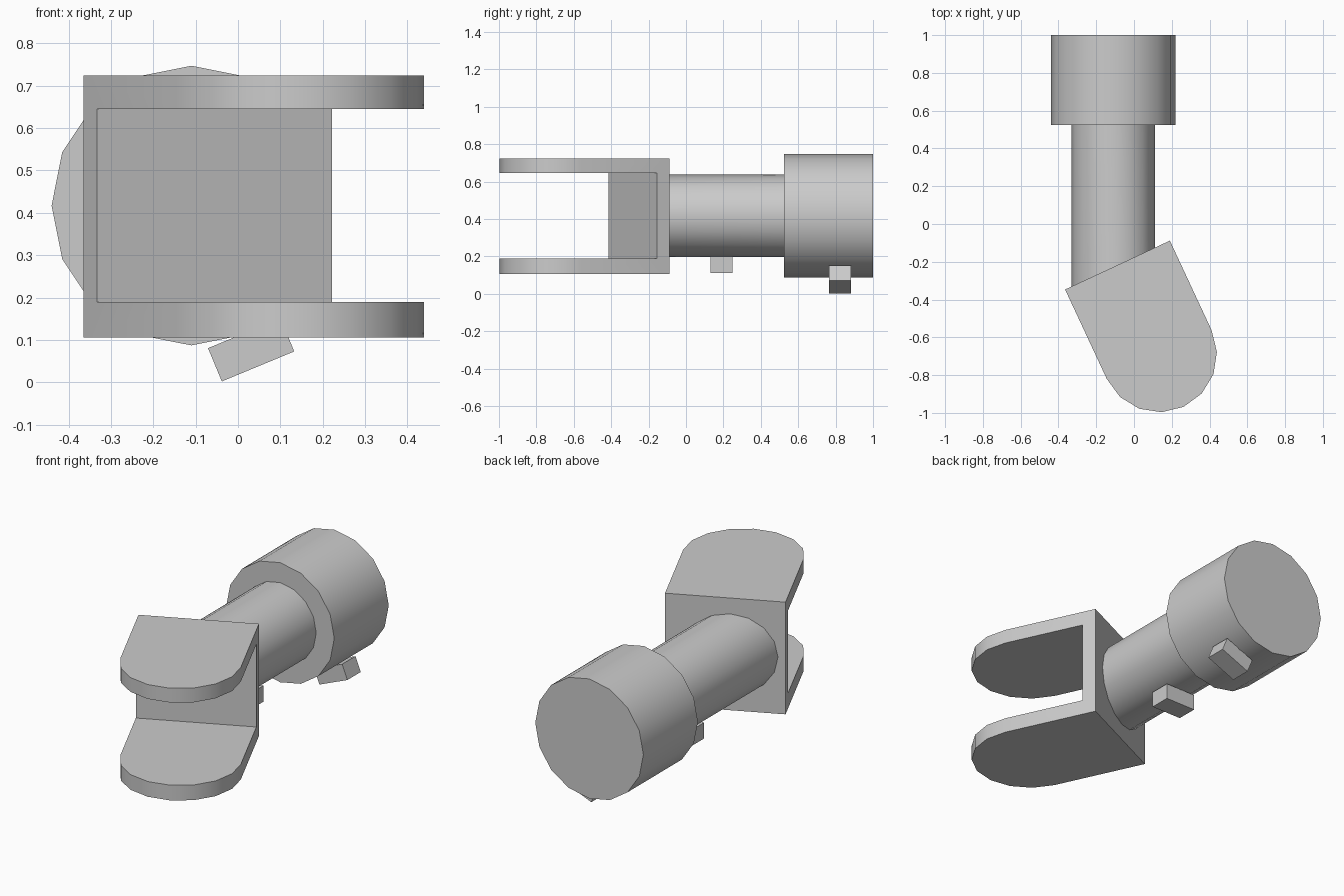
import bpy, bmesh, math
from mathutils import Matrix, Vector

cube = bpy.data.objects.get("Cube")
if cube:
    bpy.data.objects.remove(cube, do_unlink=True)

grey = bpy.data.materials.new("plain grey")
grey.use_nodes = True
grey.diffuse_color = (0.6, 0.6, 0.6, 1)
grey.node_tree.nodes["Principled BSDF"].inputs["Base Color"].default_value = (0.6, 0.6, 0.6, 1)

AXIS_X, AXIS_Z = -0.11, 0.417          # centre line of the pin
TURN = math.radians(25)                # bracket swing about the vertical
HINGE = Vector((-0.0875, -0.2175, 0))  # middle of the bracket's back face


def add_object(name, bm, matrix=Matrix()):
    bmesh.ops.recalc_face_normals(bm, faces=bm.faces)
    mesh = bpy.data.meshes.new(name)
    bm.to_mesh(mesh)
    bm.free()
    mesh.materials.append(grey)
    ob = bpy.data.objects.new(name, mesh)
    ob.matrix_world = matrix
    bpy.context.collection.objects.link(ob)
    return ob


def smooth(ob):
    bpy.ops.object.select_all(action='DESELECT')
    ob.select_set(True)
    bpy.context.view_layer.objects.active = ob
    bpy.ops.object.shade_smooth_by_angle(angle=math.radians(30))


def box_mesh(x0, x1, y0, y1, z0, z1):
    bm = bmesh.new()
    bmesh.ops.create_cube(bm, size=1)
    bmesh.ops.scale(bm, vec=(x1 - x0, y1 - y0, z1 - z0), verts=bm.verts)
    bmesh.ops.translate(bm, vec=((x0 + x1) / 2, (y0 + y1) / 2, (z0 + z1) / 2), verts=bm.verts)
    return bm


def cylinder_mesh(radius, y0, y1):
    # 16-sided prism along y
    bm = bmesh.new()
    ring = [bm.verts.new((AXIS_X + radius * math.cos(k * math.pi / 8), y0,
                          AXIS_Z + radius * math.sin(k * math.pi / 8))) for k in range(16)]
    cap = bm.faces.new(ring)
    ext = bmesh.ops.extrude_face_region(bm, geom=[cap], use_keep_orig=True)
    moved = [g for g in ext["geom"] if isinstance(g, bmesh.types.BMVert)]
    bmesh.ops.translate(bm, vec=(0, y1 - y0, 0), verts=moved)
    return bm


# Bracket: round-nosed block with a slot cut through the middle
half_width, reach, bottom, top = 0.306, 0.522, 0.105, 0.724
outline = [(half_width, 0), (-half_width, 0)]
outline += [(-half_width * math.cos(k * math.pi / 8), -reach - half_width * math.sin(k * math.pi / 8))
            for k in range(9)]
bm = bmesh.new()
face = bm.faces.new([bm.verts.new((x, y, bottom)) for x, y in outline])
ext = bmesh.ops.extrude_face_region(bm, geom=[face], use_keep_orig=True)
bmesh.ops.translate(bm, vec=(0, 0, top - bottom),
                    verts=[g for g in ext["geom"] if isinstance(g, bmesh.types.BMVert)])
swing = Matrix.Translation(HINGE) @ Matrix.Rotation(TURN, 4, 'Z')
bracket = add_object("fork_bracket", bm, swing)

slot = add_object("slot_cutter", box_mesh(-0.5, 0.5, -1.2, -0.075, 0.189, 0.645), swing)
slot.hide_render = True
cut = bracket.modifiers.new("slot", 'BOOLEAN')
cut.operation = 'DIFFERENCE'
cut.solver = 'EXACT'
cut.object = slot
bpy.context.view_layer.objects.active = bracket
bpy.ops.object.modifier_apply(modifier=cut.name)
bpy.data.objects.remove(slot, do_unlink=True)
smooth(bracket)

# Shaft: front end slanted to sit just inside the bracket's back face
bm = cylinder_mesh(0.22, -1, 0.54)
for v in bm.verts:
    if v.co.y < 0:
        v.co.y = HINGE.y + (v.co.x - HINGE.x) * math.tan(TURN) - 0.02
smooth(add_object("shaft", bm))

# Wide head at the back
smooth(add_object("head", cylinder_mesh(0.33, 0.525, 1.0)))

# Small tabs under the shaft and the head, placed around the pin's centre line
for name, y, near, far, roll in (("shaft_tab", 0.19, 0.218, 0.306, 0),
                                 ("head_tab", 0.823, 0.326, 0.411, 22.5)):
    spin = Matrix.Translation((AXIS_X, y, AXIS_Z)) @ Matrix.Rotation(-math.radians(roll), 4, 'Y')
    add_object(name, box_mesh(-0.0925, 0.0925, -0.058, 0.058, -far, -near), spin)
